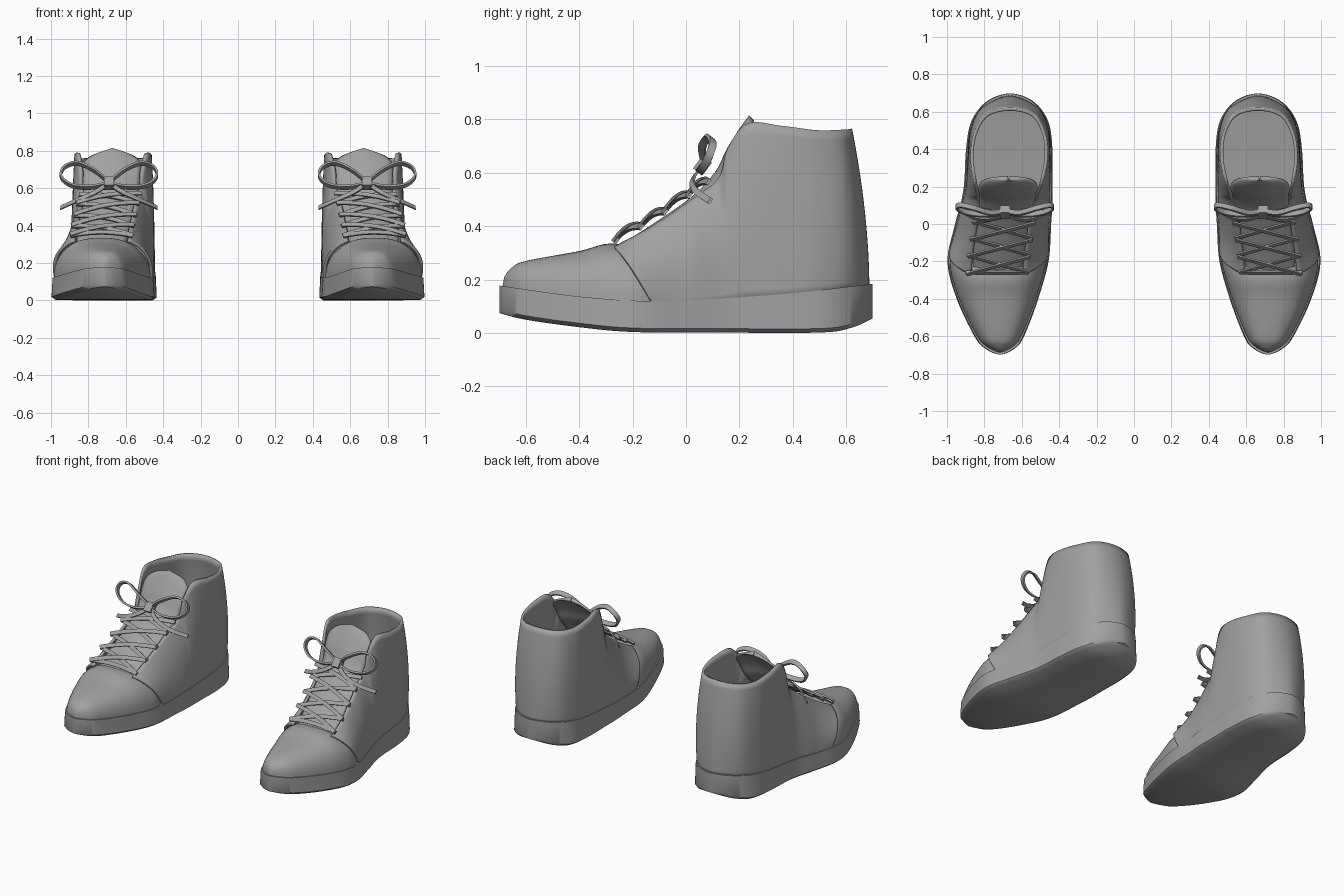
import bpy, bmesh, math
from mathutils import Vector

default_cube = bpy.data.objects.get("Cube")
if default_cube:
    bpy.data.objects.remove(default_cube)

grey = bpy.data.materials.new("plain_grey")
grey.use_nodes = True
colour = (0.36, 0.36, 0.36, 1)
grey.diffuse_color = colour
grey.node_tree.nodes["Principled BSDF"].inputs["Base Color"].default_value = colour


def spline(points, steps=8, ends=None):
    """Smooth path through the points; ends are the guide points beyond it."""
    p = [Vector(q) for q in points]
    first, last = ends or (p[0], p[-1])
    p = [Vector(first)] + p + [Vector(last)]
    path = []
    for a, b, c, d in zip(p, p[1:], p[2:], p[3:]):
        for k in range(steps):
            t = k / steps
            path.append(b + (c - a) * t / 2 + (a - b * 2.5 + c * 2 - d / 2) * t**2
                        + (b * 1.5 - a / 2 - c * 1.5 + d / 2) * t**3)
    return path + [p[-2]]


def lookup(path, y):
    """Second value of a path of pairs at y."""
    if y <= path[0][0]:
        return path[0][1]
    for a, b in zip(path, path[1:]):
        if y <= b[0]:
            return a[1] + (b[1] - a[1]) * (y - a[0]) / max(b[0] - a[0], 1e-6)
    return path[-1][1]


def loft(name, rows, closed=False, caps=False, thickness=0):
    """Skin the rows of points and mirror the part to the other boot."""
    bm = bmesh.new()
    grid = [[bm.verts.new(p) for p in row] for row in rows]
    n = len(rows[0])
    for low, high in zip(grid, grid[1:]):
        for j in range(n if closed else n - 1):
            k = (j + 1) % n
            bm.faces.new((low[j], low[k], high[k], high[j]))
    if caps:
        bm.faces.new(grid[0])
        bm.faces.new(grid[-1])
    bmesh.ops.remove_doubles(bm, verts=bm.verts, dist=1e-4)
    if closed:
        bmesh.ops.recalc_face_normals(bm, faces=bm.faces)
    mesh = bpy.data.meshes.new(name)
    bm.to_mesh(mesh)
    bm.free()
    mesh.materials.append(grey)
    mesh.shade_smooth()
    mesh.set_sharp_from_angle(angle=math.radians(42))
    part = bpy.data.objects.new(name, mesh)
    bpy.context.collection.objects.link(part)
    if thickness:
        shell = part.modifiers.new("thickness", "SOLIDIFY")
        shell.thickness = thickness
        shell.offset = -1
    part.modifiers.new("pair", "MIRROR").use_mirror_merge = False
    return part


# Shared guides: centre line, outline half width, sole heights
centre = spline([(-.7, .715), (-.4, .73), (-.2, .727), (0, .7), (.2, .673), (.7, .662)])
outline = spline([(-.698, 0), (-.665, .08), (-.6, .133), (-.4, .218), (-.2, .27), (0, .257),
                  (.2, .237), (.4, .231), (.55, .205), (.655, .125), (.698, 0)],
                 ends=((-.665, -.08), (.655, -.125)))
sole_top = spline([(-.7, .178), (-.4, .137), (-.15, .12), (.1, .128), (.4, .15), (.7, .185)])
sole_base = spline([(-.7, .075), (-.6, .05), (-.4, .022), (-.2, .004), (.1, .002),
                    (.5, .002), (.62, .02), (.7, .055)])


def place(w, y, z):
    return Vector((lookup(centre, y) + w, y, z))


def inner_width(y):
    return max(0, lookup(outline, y * 1.015) - .01)


# Sole, with a flat insole on top
rows = []
for y, w in outline:
    top, base = lookup(sole_top, y), lookup(sole_base, y)
    half = [(w - .02, base), (w, base + .015), (w - .006, top), (w - .03, top)]
    half = [(max(0, a), z) for a, z in half]
    rows.append([place(a, y, z) for a, z in half] +
                [place(-a, y, z) for a, z in reversed(half)])
loft("sole", rows, closed=True)

# Toe box: rounded arches from the tip back under the side panels
crest = spline([(-.686, .18), (-.678, .215), (-.65, .247), (-.6, .27), (-.4, .307),
                (-.27, .335), (-.07, .29)])
rows = []
for i in range(41):
    y = -.687 + .617 * (i / 40)**1.7
    w = inner_width(y) - max(0, y + .2) * .15
    low = lookup(sole_top, y) - .02
    rise = lookup(crest, y) - low
    row = []
    for j in range(25):
        a = math.pi * j / 24
        row.append(place(-w * math.copysign(abs(math.cos(a))**.8, math.cos(a)), y,
                         low + rise * max(0, math.sin(a))**.8))
    rows.append(row)
loft("toe_box", rows)

# Side panels: one shell from the lace edge round the heel to the other edge
base_y = (-.12, -.03, .06, .13, .18, .24, .36, .5, .62, .687)
base_edge = [(inner_width(y), y, lookup(sole_top, y) - .02) for y in base_y]
base_edge[-1] = (0, *base_edge[-1][1:])
middle = [(.25, -.2, .24), (.228, -.08, .27), (.218, .04, .32), (.211, .125, .37),
          (.212, .165, .42), (.217, .235, .46), (.219, .36, .46), (.208, .5, .455),
          (.15, .617, .455), (0, .67, .455)]
rim = [(.145, -.27, .325), (.15, -.13, .4), (.15, .02, .5), (.155, .12, .58),
       (.165, .155, .69), (.187, .23, .785), (.207, .36, .776), (.19, .49, .76),
       (.125, .59, .762), (0, .622, .766)]


def around(half):
    return spline(half + [(-w, y, z) for w, y, z in reversed(half[:-1])])


rows = []
for i in range(17):
    t = i / 16
    rows.append([place(*(a * (1 - t) * (1 - 2 * t) + b * 4 * t * (1 - t) + c * t * (2 * t - 1)))
                 for a, b, c in zip(around(base_edge), around(middle), around(rim))])
loft("side_panels", rows, thickness=.017)

# Tongue: a bowed sheet behind the laces
rows = []
for w, y, z in spline([(.13, -.28, .31), (.14, -.13, .405), (.142, .02, .51), (.147, .11, .605),
                       (.155, .15, .685), (.155, .19, .75), (.125, .215, .787),
                       (.08, .23, .807), (.004, .236, .816)], 5):
    rows.append([place(w * s / 6, y + .02 * (s / 6)**2, z - .02 * (s / 6)**2)
                 for s in range(-6, 7)])
loft("tongue", rows, thickness=.012)

# Laces
facing = Vector((0, -.8, .6))
throat = spline([(y, z) for w, y, z in rim[:5]])


def ribbon(name, points, across=.012, deep=.005):
    path = spline(points, 6)
    rows = []
    for i, p in enumerate(path):
        along = path[min(i + 1, len(path) - 1)] - path[max(i - 1, 0)]
        side = along.cross(facing).normalized() * across
        out = facing * deep
        rows.append([p + side + out, p - side + out, p - side - out, p + side - out])
    loft(name, rows, closed=True, caps=True)


def on_throat(w, y, lift):
    bow = .015 * (1 - (w / .15)**2)
    return place(w, y, lookup(throat, y) + bow) + facing * lift


def lace(name, start, end, lift):
    ribbon(name, [on_throat(s * .168, start + (end - start) * (s + 1) / 2, lift)
                  for s in (-1, -.8, -.4, 0, .4, .8, 1)])


eyelets = (-.245, -.15, -.06, .03, .1)
lace("lace_bar", eyelets[0], eyelets[0], .018)
for i, (a, b) in enumerate(zip(eyelets, eyelets[1:])):
    lace(f"lace_rising_{i}", a, b, .02)
    lace(f"lace_falling_{i}", b, a, .031)

# Bow: a loop and a loose end on each side of a knot
loop = [(0, .07, .63), (.08, .06, .695), (.17, .085, .733), (.24, .1, .71), (.255, .085, .66),
        (.2, .06, .615), (.1, .05, .605), (0, .065, .625)]
tail = [(0, .06, .625), (.08, .025, .575), (.17, .035, .535), (.26, .09, .495)]
for side, word in ((-1, "right"), (1, "left")):
    # the bow hangs square to the lace line, so it keeps one centre
    ribbon(f"bow_loop_{word}", [Vector((.69 + side * w, y, z)) for w, y, z in loop], .006, .015)
    ribbon(f"bow_end_{word}", [Vector((.69 + side * w, y, z)) for w, y, z in tail])
ribbon("bow_knot", [Vector((.69 + w, .062, .628)) for w in (-.026, 0, .026)], .03, .022)
